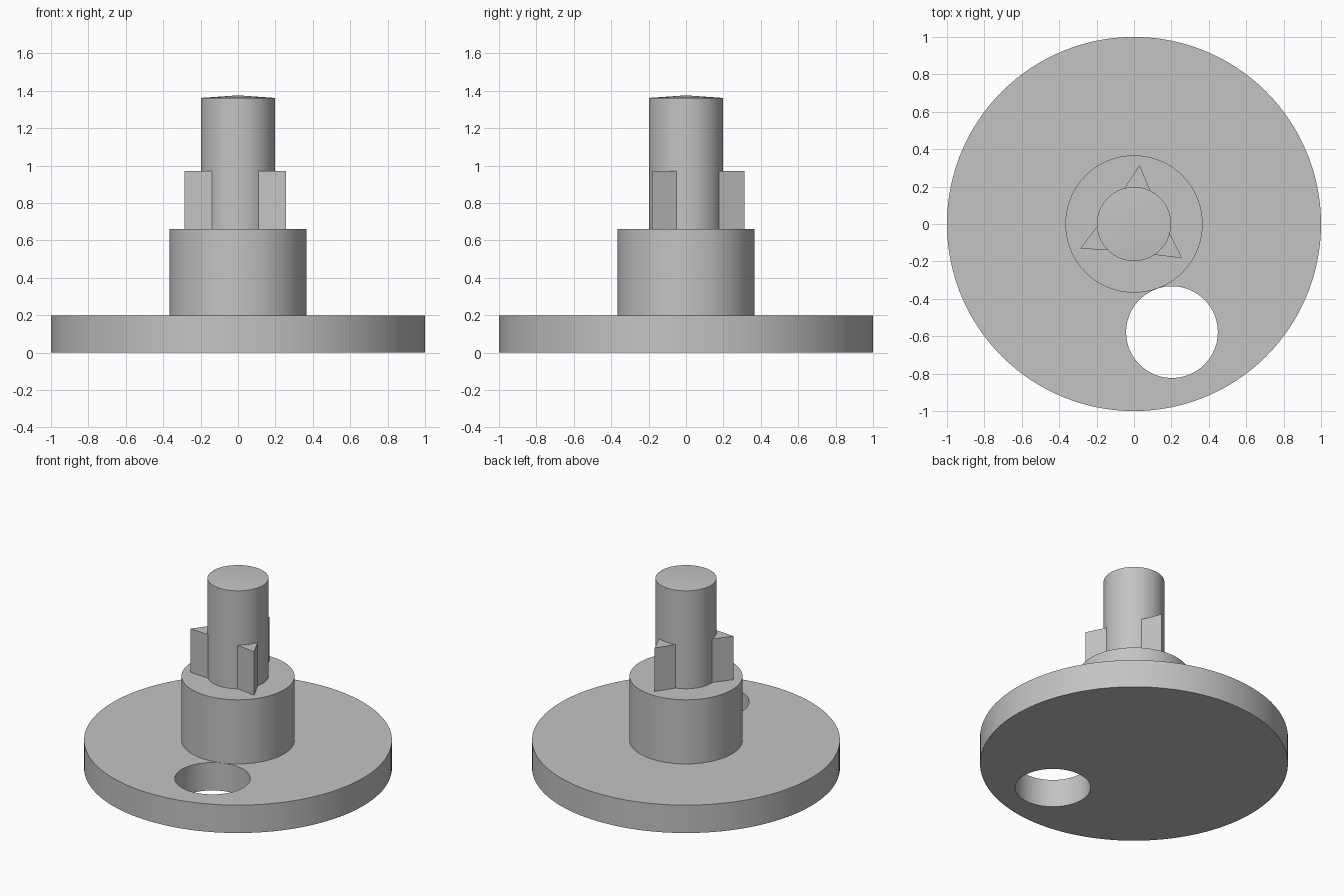
import bpy
import bmesh
from math import cos, sin, pi, radians
from mathutils import Vector

cube = bpy.data.objects.get("Cube")
if cube:
    bpy.data.objects.remove(cube, do_unlink=True)

# Single plain grey finish
GREY = (0.55, 0.55, 0.55, 1.0)
grey = bpy.data.materials.new("plain grey")
grey.use_nodes = True
grey.diffuse_color = GREY
grey.node_tree.nodes["Principled BSDF"].inputs["Base Color"].default_value = GREY


def add_object(name, bm):
    bmesh.ops.recalc_face_normals(bm, faces=bm.faces)
    mesh = bpy.data.meshes.new(name)
    bm.to_mesh(mesh)
    bm.free()
    obj = bpy.data.objects.new(name, mesh)
    bpy.context.collection.objects.link(obj)
    mesh.materials.append(grey)
    return obj


def select_only(obj):
    bpy.ops.object.select_all(action='DESELECT')
    obj.select_set(True)
    bpy.context.view_layer.objects.active = obj


def smooth(obj):
    select_only(obj)
    bpy.ops.object.shade_smooth_by_angle(angle=radians(30))


def disc(name, radius, bottom, top, crown=0.0, centre=(0, 0), sides=128):
    """Upright cylinder, optionally with a shallow conical crown."""
    bm = bmesh.new()
    rings = [[bm.verts.new((centre[0] + radius * cos(2 * pi * i / sides),
                            centre[1] + radius * sin(2 * pi * i / sides), z))
              for i in range(sides)] for z in (bottom, top)]
    low, high = rings
    bm.faces.new(low)
    tip = bm.verts.new((*centre, top + crown)) if crown else None
    if not tip:
        bm.faces.new(high)
    for i in range(sides):
        j = (i + 1) % sides
        bm.faces.new((low[i], low[j], high[j], high[i]))
        if tip:
            bm.faces.new((high[i], high[j], tip))
    return add_object(name, bm)


def fin(name, turn, bottom, top):
    """Triangular prism with its sharp edge pointing outwards."""
    bm = bmesh.new()
    corners = [(0.315, 84.5), (0.19, 108), (0.19, 61)]
    points = [(r * cos(radians(a + turn)), r * sin(radians(a + turn)), bottom)
              for r, a in corners]
    face = bm.faces.new([bm.verts.new(p) for p in points])
    raised = bmesh.ops.extrude_face_region(bm, geom=[face])["geom"]
    bmesh.ops.translate(bm, vec=Vector((0, 0, top - bottom)),
                        verts=[v for v in raised if isinstance(v, bmesh.types.BMVert)])
    return add_object(name, bm)


# Base plate with an off-centre through hole
plate = disc("base_plate", 1.0, 0.0, 0.2)
cutter = disc("hole_cutter", 0.245, -0.1, 0.3, centre=(0.203, -0.578))
cutter.hide_render = True
cut = plate.modifiers.new("hole", 'BOOLEAN')
cut.operation = 'DIFFERENCE'
cut.solver = 'EXACT'
cut.object = cutter
select_only(plate)
bpy.ops.object.modifier_apply(modifier=cut.name)
bpy.data.objects.remove(cutter, do_unlink=True)
smooth(plate)

# Hub and shaft
smooth(disc("hub", 0.367, 0.2, 0.66))
smooth(disc("shaft", 0.198, 0.66, 1.362, crown=0.014))

# Three drive fins around the shaft
for n in range(3):
    fin(f"drive_fin_{n + 1}", 120 * n, 0.66, 0.972)
